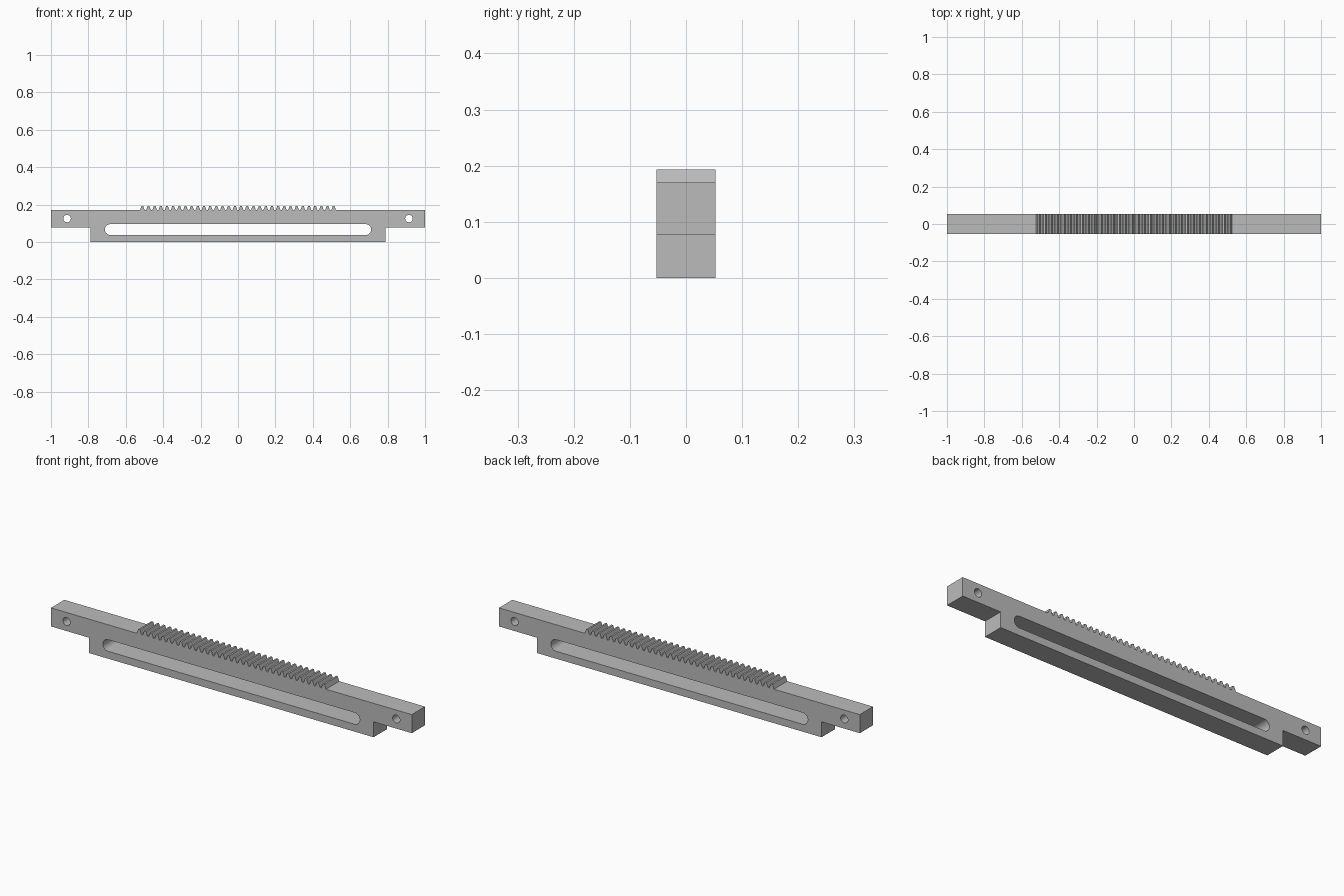
import bpy, bmesh
from math import pi, cos, sin, radians

cube = bpy.data.objects.get("Cube")
if cube:
    bpy.data.objects.remove(cube, do_unlink=True)

DEPTH = 0.105
TOP, STEP, TIP = 0.17, 0.077, 0.193
HALF_FOOT = 0.788
TEETH, PITCH = 32, 0.033
ROOT_W, TIP_W = 0.0255, 0.009

grey = bpy.data.materials.new("plain grey")
grey.use_nodes = True
colour = (0.5, 0.5, 0.5, 1)
grey.diffuse_color = colour
grey.node_tree.nodes["Principled BSDF"].inputs["Base Color"].default_value = colour


def prism(name, outline, depth):
    """Extrude an (x, z) outline along y, centred on y = 0."""
    bm = bmesh.new()
    face = bm.faces.new([bm.verts.new((x, -depth / 2, z)) for x, z in outline])
    new = bmesh.ops.extrude_face_region(bm, geom=[face])["geom"]
    moved = [v for v in new if isinstance(v, bmesh.types.BMVert)]
    bmesh.ops.translate(bm, verts=moved, vec=(0, depth, 0))
    bmesh.ops.recalc_face_normals(bm, faces=bm.faces)
    mesh = bpy.data.meshes.new(name)
    bm.to_mesh(mesh)
    bm.free()
    mesh.materials.append(grey)
    obj = bpy.data.objects.new(name, mesh)
    bpy.context.collection.objects.link(obj)
    return obj


def arc(cx, cz, r, start, end, steps):
    angles = [start + (end - start) * i / steps for i in range(steps + 1)]
    return [(cx + r * cos(a), cz + r * sin(a)) for a in angles]


# Rack bar: stepped foot, raised ends and a row of trapezoid teeth on top
outline = [(-1, TOP), (-1, STEP), (-HALF_FOOT, STEP), (-HALF_FOOT, 0),
           (HALF_FOOT, 0), (HALF_FOOT, STEP), (1, STEP), (1, TOP)]
for i in reversed(range(TEETH)):
    x = (i - (TEETH - 1) / 2) * PITCH
    outline += [(x + ROOT_W / 2, TOP), (x + TIP_W / 2, TIP),
                (x - TIP_W / 2, TIP), (x - ROOT_W / 2, TOP)]
bar = prism("toothed_rack_bar", outline, DEPTH)

# Long rounded slot and the two end bolt holes
slot = (arc(0.683, 0.066, 0.029, -pi / 2, pi / 2, 16)
        + arc(-0.683, 0.066, 0.029, pi / 2, 3 * pi / 2, 16))
cutters = [prism("slot_cutter", slot, 2 * DEPTH)]
for side in (-1, 1):
    hole = arc(side * 0.914, 0.125, 0.02, 0, 2 * pi, 32)[:-1]
    cutters.append(prism("bolt_hole_cutter", hole, 2 * DEPTH))

bpy.ops.object.select_all(action="DESELECT")
bpy.context.view_layer.objects.active = bar
bar.select_set(True)
for cutter in cutters:
    cut = bar.modifiers.new(cutter.name, "BOOLEAN")
    cut.operation, cut.solver, cut.object = "DIFFERENCE", "EXACT", cutter
    bpy.ops.object.modifier_apply(modifier=cut.name)
    bpy.data.objects.remove(cutter, do_unlink=True)

bpy.ops.object.shade_smooth_by_angle(angle=radians(30))
